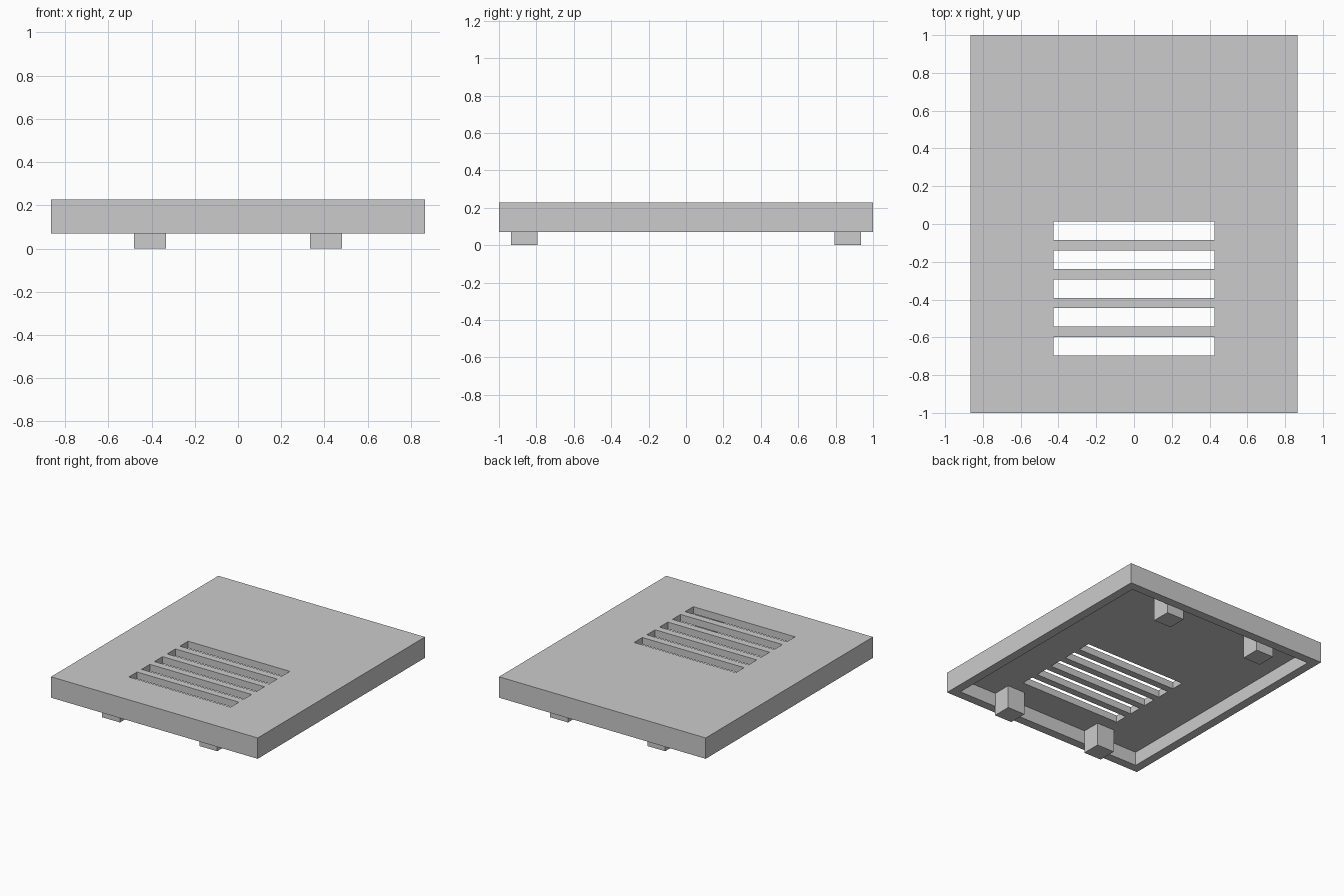
import bpy

cube = bpy.data.objects.get("Cube")
if cube:
    bpy.data.objects.remove(cube, do_unlink=True)

HALF_X, HALF_Y = 0.865, 1.0
BASE, CEILING, TOP = 0.07, 0.175, 0.228
WALL = 0.067

grey = bpy.data.materials.new("plain grey")
grey.use_nodes = True
colour = (0.6, 0.6, 0.6, 1)
grey.diffuse_color = colour
grey.node_tree.nodes["Principled BSDF"].inputs["Base Color"].default_value = colour


def box(name, x, y, z):
    """Box spanning the given (low, high) ranges."""
    spans = (x, y, z)
    bpy.ops.mesh.primitive_cube_add(size=1, location=[(a + b) / 2 for a, b in spans])
    ob = bpy.context.object
    ob.name = ob.data.name = name
    ob.scale = [b - a for a, b in spans]
    bpy.ops.object.transform_apply(location=False, rotation=False, scale=True)
    ob.data.materials.append(grey)
    return ob


def cut(target, cutter):
    """Subtract the cutter, then discard it."""
    cutter.hide_render = True
    mod = target.modifiers.new("cut", 'BOOLEAN')
    mod.operation = 'DIFFERENCE'
    mod.solver = 'EXACT'
    mod.object = cutter
    bpy.context.view_layer.objects.active = target
    bpy.ops.object.modifier_apply(modifier=mod.name)
    bpy.data.objects.remove(cutter, do_unlink=True)


# Cover: slab hollowed from below
cover = box("cover", (-HALF_X, HALF_X), (-HALF_Y, HALF_Y), (BASE, TOP))
inner_x, inner_y = HALF_X - WALL, HALF_Y - WALL
cut(cover, box("hollow_cutter", (-inner_x, inner_x), (-inner_y, inner_y),
               (BASE - 0.1, CEILING)))

# Five vent slots in the front half
for i in range(5):
    y = -0.037 - i * 0.1525
    cut(cover, box("slot_cutter", (-0.426, 0.426), (y - 0.049, y + 0.049),
                   (CEILING - 0.05, TOP + 0.1)))

# Four feet hanging from the ceiling of the cover
for side, sx in (("left", 1), ("right", -1)):
    for end, sy in (("front", -1), ("back", 1)):
        box(f"{end}_{side}_foot",
            sorted((sx * 0.333, sx * 0.481)),
            sorted((sy * 0.793, sy * 0.936)),
            (0, CEILING + 0.01))
